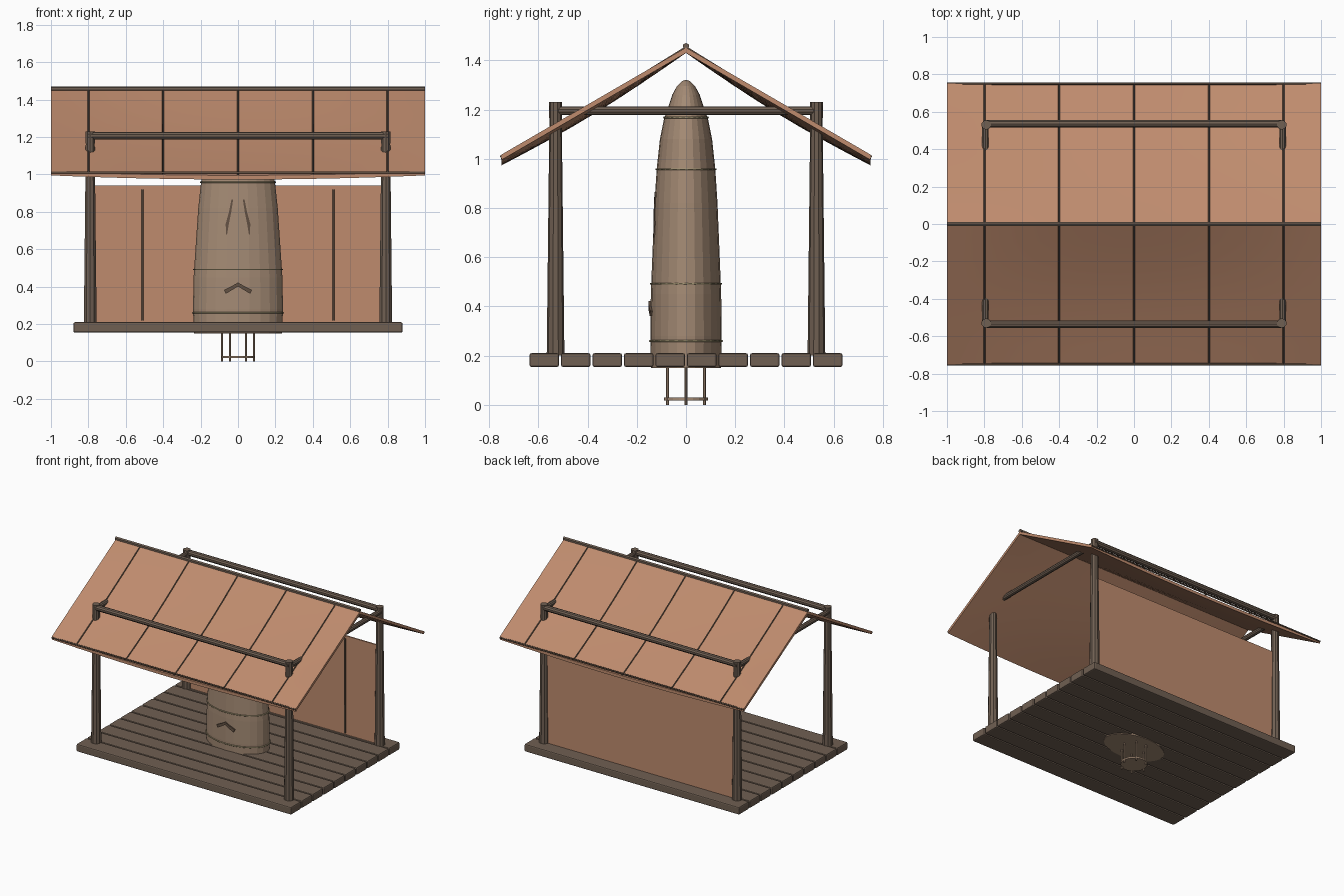
import bpy, bmesh, math
from mathutils import Vector

cube = bpy.data.objects.get("Cube")
if cube:
    bpy.data.objects.remove(cube)


def material(name, r, g, b):
    m = bpy.data.materials.new(name)
    m.use_nodes = True
    m.diffuse_color = (r, g, b, 1)
    m.node_tree.nodes["Principled BSDF"].inputs["Base Color"].default_value = (r, g, b, 1)
    return m


CLAY = material("clay cloth", 0.52, 0.26, 0.155)
WOOD = material("weathered wood", 0.16, 0.115, 0.085)
STONE = material("pale carved wood", 0.37, 0.255, 0.175)
CORD = material("straw cord", 0.36, 0.30, 0.17)
SEAM = material("dark seam", 0.12, 0.08, 0.055)


def finish(name, bm, mat):
    bmesh.ops.recalc_face_normals(bm, faces=bm.faces)
    mesh = bpy.data.meshes.new(name)
    bm.to_mesh(mesh)
    bm.free()
    mesh.materials.append(mat)
    ob = bpy.data.objects.new(name, mesh)
    bpy.context.collection.objects.link(ob)
    return ob


def box(name, center, size, mat, bevel=0):
    bm = bmesh.new()
    bmesh.ops.create_cube(bm, size=1)
    for v in bm.verts:
        v.co = Vector(a * s + c for a, s, c in zip(v.co, size, center))
    ob = finish(name, bm, mat)
    if bevel:
        mod = ob.modifiers.new("Bevel", "BEVEL")
        mod.width, mod.segments = bevel, 2
    return ob


def rod(name, a, b, r1, r2, mat, sides=10):
    a, b = Vector(a), Vector(b)
    bm = bmesh.new()
    bmesh.ops.create_cone(bm, cap_ends=True, segments=sides, radius1=r1, radius2=r2,
                          depth=(b - a).length)
    ob = finish(name, bm, mat)
    ob.location = (a + b) / 2
    ob.rotation_euler = (b - a).to_track_quat("Z", "Y").to_euler()
    return ob


def cord(name, points, radius, mat, cyclic=False):
    cu = bpy.data.curves.new(name, "CURVE")
    cu.dimensions = "3D"
    cu.bevel_depth, cu.bevel_resolution, cu.use_fill_caps = radius, 1, True
    sp = cu.splines.new("POLY")
    sp.points.add(len(points) - 1)
    for p, co in zip(sp.points, points):
        p.co = (*co, 1)
    sp.use_cyclic_u = cyclic
    cu.materials.append(mat)
    ob = bpy.data.objects.new(name, cu)
    bpy.context.collection.objects.link(ob)
    return ob


# Plank deck
for i in range(10):
    box(f"deck_plank_{i + 1}", (0, (i - 4.5) * 0.128, 0.182), (1.76, 0.12, 0.056), WOOD, 0.008)

# Corner posts, caps and the beams joining them
for sx, side in ((1, "left"), (-1, "right")):
    for sy, end in ((1, "back"), (-1, "front")):
        x, y = sx * 0.79, sy * 0.53
        rod(f"{end}_{side}_post", (x, y, 0.2), (x, y, 1.18), 0.036, 0.025, WOOD)
        rod(f"{end}_{side}_post_cap", (x, y, 1.165), (x, y, 1.23), 0.026, 0.026, WOOD)
    rod(f"{side}_cross_beam", (sx * 0.795, -0.53, 1.195), (sx * 0.795, 0.53, 1.195),
        0.018, 0.018, WOOD)
for sy, end in ((1, "back"), (-1, "front")):
    rod(f"{end}_beam", (-0.8, sy * 0.535, 1.207), (0.8, sy * 0.535, 1.207), 0.021, 0.021, WOOD)


# Sagging cloth roof: t runs from ridge (0) to eave (1)
def roof_point(x, t, sign, lift=0.0):
    sag = (1 - x * x) * (0.022 * t + 0.02 * math.sin(math.pi * t))
    return Vector((x, sign * 0.75 * t, 1.452 - 0.435 * t - sag + lift))


for sign, end in ((1, "back"), (-1, "front")):
    bm = bmesh.new()
    NX, NT = 20, 8
    layers = [[[bm.verts.new(roof_point(i / 10 - 1, j / NT, sign, lift))
                for j in range(NT + 1)] for i in range(NX + 1)] for lift in (0, -0.022)]
    for g in layers:
        for i in range(NX):
            for j in range(NT):
                bm.faces.new((g[i][j], g[i + 1][j], g[i + 1][j + 1], g[i][j + 1]))
    edges = [e for e in bm.edges if e.is_boundary]
    bmesh.ops.bridge_loops(bm, edges=edges)
    roof = finish(f"{end}_roof_cloth", bm, CLAY)
    for f in roof.data.polygons:
        f.use_smooth = abs(f.normal.z) > 0.5
    for k in range(-2, 3):
        cord(f"{end}_roof_seam_{k + 3}",
             [roof_point(k * 0.4, j / NT, sign, 0.001) for j in range(NT + 1)], 0.005, SEAM)
    cord(f"{end}_eave_cord", [(-1, sign * 0.75, 1.01), (1, sign * 0.75, 1.01)], 0.006, SEAM)
rod("ridge_pole", (-1, 0, 1.458), (1, 0, 1.458), 0.013, 0.013, WOOD, 6)

# Back wall cloth with seams on its inner face
box("back_wall", (0, 0.53, 0.573), (1.53, 0.01, 0.735), CLAY)
for sx, side in ((1, "left"), (-1, "right")):
    cord(f"{side}_wall_seam", [(sx * 0.51, 0.524, 0.22), (sx * 0.51, 0.524, 0.92)], 0.006, SEAM)

# Carved body: height and half depth, widened to an oval
PROFILE = [(0.15, 0.142), (0.28, 0.145), (0.45, 0.143), (0.65, 0.135), (0.82, 0.128),
           (0.96, 0.119), (1.08, 0.106), (1.16, 0.09), (1.21, 0.072), (1.26, 0.056),
           (1.295, 0.037), (1.315, 0.017), (1.32, 0.004)]
WIDEN, SIDES = 1.66, 24


def half_depth(z):
    for (z0, r0), (z1, r1) in zip(PROFILE, PROFILE[1:]):
        if z <= z1:
            return r0 + (r1 - r0) * (z - z0) / (z1 - z0)
    return 0


def oval(z, grow=0.0):
    r = half_depth(z)
    angles = [2 * math.pi * k / SIDES for k in range(SIDES)]
    return [((r * WIDEN + grow) * math.cos(a), (r + grow) * math.sin(a), z) for a in angles]


bm = bmesh.new()
rings = [[bm.verts.new(p) for p in oval(z)] for z, _ in PROFILE]
for a, b in zip(rings, rings[1:]):
    for k in range(SIDES):
        n = (k + 1) % SIDES
        bm.faces.new((a[k], a[n], b[n], b[k]))
bm.faces.new(rings[0])
bm.faces.new(rings[-1])
finish("carved_body", bm, STONE)
for i, z in enumerate((0.26, 0.492, 0.958, 1.168)):
    cord(f"body_cord_{i + 1}", oval(z, 0.002), 0.004, CORD, True)


# Face marks lie on the front of the body
def front_y(x, z):
    r = half_depth(z)
    return -r * math.sqrt(max(0, 1 - (x / (r * WIDEN)) ** 2))


def face_mark(name, pairs, sx, out):
    bm = bmesh.new()
    rows = []
    for pair in pairs:
        rows.append([bm.verts.new((sx * x, front_y(x, z) - d, z))
                     for x, z in pair for d in (out, out - 0.009)])
    for a, b in zip(rows, rows[1:]):
        for i, j in ((0, 2), (2, 3), (3, 1), (1, 0)):
            bm.faces.new((a[i], a[j], b[j], b[i]))
    for r in (rows[0], rows[-1]):
        bm.faces.new((r[0], r[2], r[3], r[1]))
    finish(name, bm, SEAM)


EYE = [((0.026, 0.865), (0.035, 0.865)), ((0.036, 0.8), (0.048, 0.8)),
       ((0.048, 0.74), (0.066, 0.735)), ((0.058, 0.68), (0.064, 0.68))]
MOUTH = [((0, 0.422), (0, 0.402)), ((0.035, 0.402), (0.035, 0.38)),
         ((0.075, 0.382), (0.065, 0.362))]
for sx, side in ((1, "left"), (-1, "right")):
    face_mark(f"{side}_eye_mark", EYE, sx, 0.004)
    face_mark(f"{side}_mouth_mark", MOUTH, sx, 0.009)

# Small footed stand beneath the deck
for k in range(6):
    a = math.pi * k / 3
    x, y = 0.086 * math.cos(a), 0.086 * math.sin(a)
    rod(f"stand_leg_{k + 1}", (x, y, 0), (x, y, 0.16), 0.006, 0.006, STONE, 6)
rod("stand_disc", (0, 0, 0.018), (0, 0, 0.03), 0.09, 0.09, STONE, 20)
